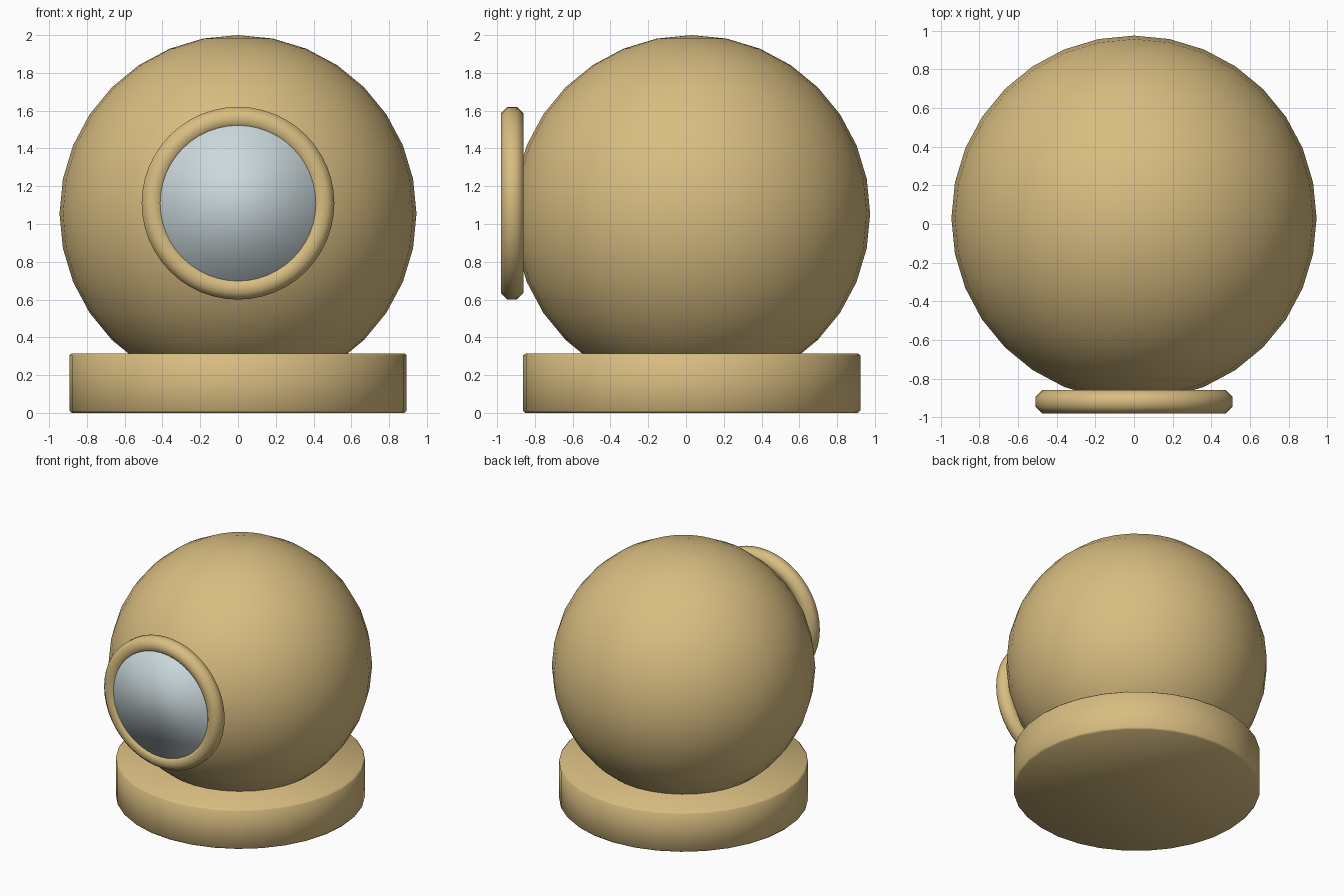
import bpy
import math

cube = bpy.data.objects.get("Cube")
if cube:
    bpy.data.objects.remove(cube, do_unlink=True)


def make_material(name, rgb):
    mat = bpy.data.materials.new(name)
    mat.use_nodes = True
    colour = (*rgb, 1.0)
    mat.diffuse_color = colour
    mat.node_tree.nodes["Principled BSDF"].inputs["Base Color"].default_value = colour
    return mat


def finish(name, mat, angle):
    obj = bpy.context.object
    obj.name = name
    obj.data.materials.append(mat)
    bpy.ops.object.transform_apply(location=False, rotation=True, scale=True)
    bpy.ops.object.shade_smooth_by_angle(angle=math.radians(angle))
    return obj


tan = make_material("warm_tan", (0.69, 0.51, 0.22))
glass = make_material("pale_blue_grey", (0.60, 0.69, 0.72))

BODY_Y = 0.03
RING_Y, RING_Z = -0.92, 1.11
FACING_FRONT = (math.pi / 2, 0, 0)

# Round body
bpy.ops.mesh.primitive_uv_sphere_add(
    segments=32, ring_count=16, radius=0.945, location=(0, BODY_Y, 1.055))
finish("body", tan, 60)

# Base drum with a narrow softened rim
bpy.ops.mesh.primitive_cylinder_add(
    vertices=32, radius=0.893, depth=0.315, location=(0, BODY_Y, 0.1575))
base = bpy.context.object
bevel = base.modifiers.new("rim_bevel", 'BEVEL')
bevel.width = 0.012
bevel.segments = 1
bevel.limit_method = 'ANGLE'
bpy.ops.object.modifier_apply(modifier=bevel.name)
finish("base", tan, 50)

# Porthole ring: eight-sided section with its flats facing front and out
SIDES, TUBE, MAJOR = 8, 0.065, 0.45
bpy.ops.mesh.primitive_torus_add(
    major_segments=48, minor_segments=SIDES, major_radius=MAJOR,
    minor_radius=TUBE, location=(0, RING_Y, RING_Z), rotation=FACING_FRONT)
ring = bpy.context.object
half_step = math.pi / SIDES
for v in ring.data.vertices:
    r = math.hypot(v.co.x, v.co.y)
    turn = math.atan2(v.co.z, r - MAJOR) + half_step
    scale = (MAJOR + TUBE * math.cos(turn)) / r
    v.co = (v.co.x * scale, v.co.y * scale, TUBE * math.sin(turn))
finish("porthole_ring", tan, 60)

# Porthole pane
bpy.ops.mesh.primitive_cylinder_add(
    vertices=48, radius=0.412, depth=0.045,
    location=(0, -0.945, RING_Z), rotation=FACING_FRONT)
finish("porthole_pane", glass, 120)
